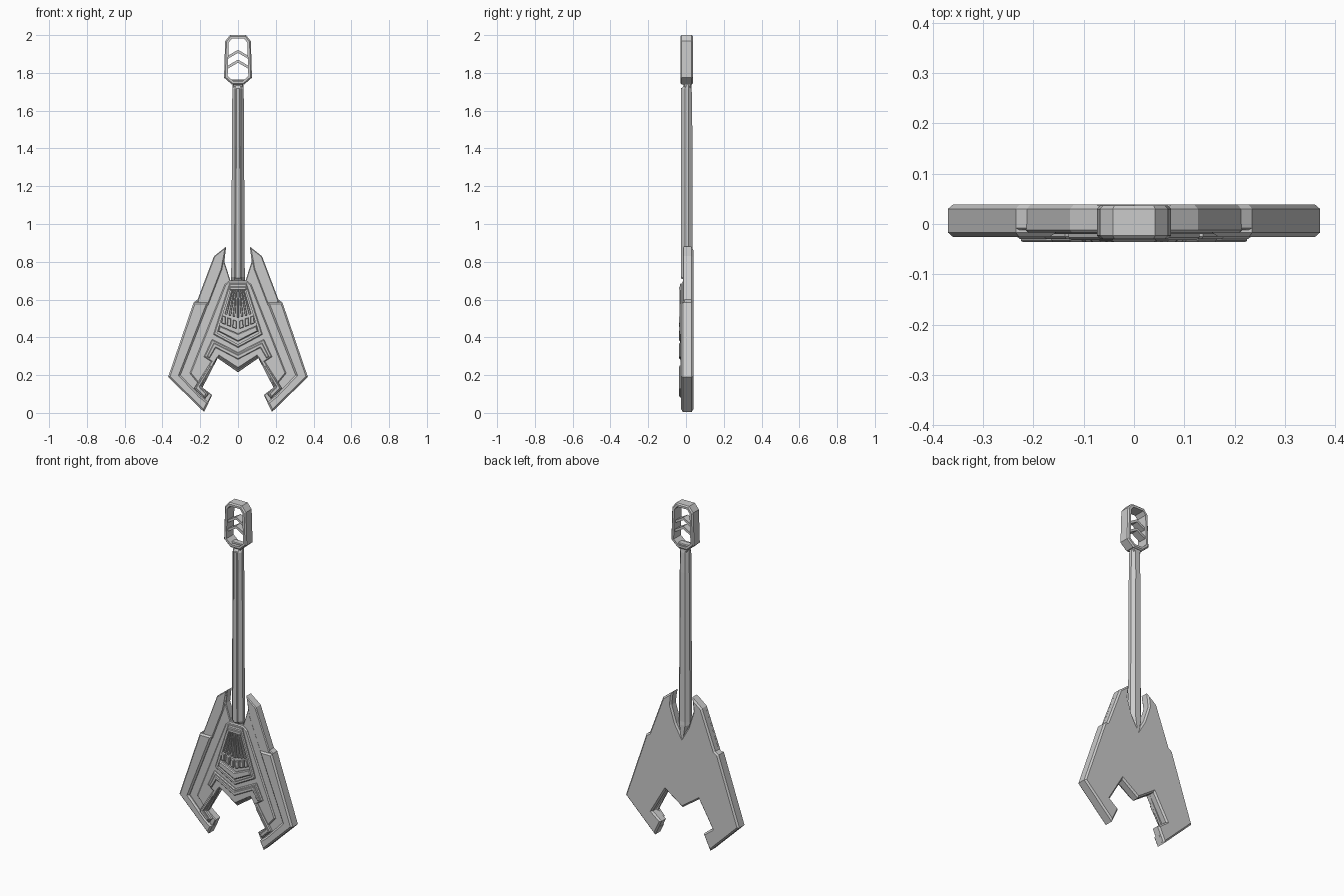
import bpy, bmesh
from mathutils import Vector

if "Cube" in bpy.data.objects:
    bpy.data.objects.remove(bpy.data.objects["Cube"])


def build(name, loops, closed=False):
    """Skin a list of equal-length 3D loops; cap the ends unless closed."""
    bm = bmesh.new()
    rows = [[bm.verts.new(p) for p in lp] for lp in loops]
    n = len(rows[0])
    pairs = list(zip(rows, rows[1:])) + ([(rows[-1], rows[0])] if closed else [])
    for a, b in pairs:
        for i in range(n):
            j = (i + 1) % n
            bm.faces.new((a[i], a[j], b[j], b[i]))
    if not closed:
        bm.faces.new(rows[0])
        bm.faces.new(rows[-1][::-1])
    bmesh.ops.recalc_face_normals(bm, faces=bm.faces)
    me = bpy.data.meshes.new(name)
    bm.to_mesh(me)
    bm.free()
    ob = bpy.data.objects.new(name, me)
    bpy.context.collection.objects.link(ob)
    return ob


def inset(pts, d):
    """Mitred inward offset of an x/z outline."""
    n = len(pts)
    area = sum(pts[i][0] * pts[(i + 1) % n][1] - pts[(i + 1) % n][0] * pts[i][1] for i in range(n))
    s = 1 if area > 0 else -1
    out = []
    for i in range(n):
        p = Vector(pts[i])
        a = (p - Vector(pts[i - 1])).normalized()
        b = (Vector(pts[(i + 1) % n]) - p).normalized()
        na, nb = Vector((-a.y, a.x)) * s, Vector((-b.y, b.x)) * s
        out.append(tuple(p + (na + nb) * (d / max(0.3, 1 + na.dot(nb)))))
    return out


def at(pts, y):
    return [(x, y, z) for x, z in pts]


def flip(pts):
    return [(-x, z) for x, z in pts]


def sym(half):
    """Complete a right-hand half outline by mirroring it."""
    return half + [(-x, z) for x, z in reversed(half) if abs(x) > 1e-6]


def prism(name, pts, y0, y1, cf=0.0, cb=0.0):
    loops = [at(pts, y0 + cf), at(pts, y1 - cb)]
    if cf:
        loops.insert(0, at(inset(pts, cf), y0))
    if cb:
        loops.append(at(inset(pts, cb), y1))
    return build(name, loops)


def ring(name, pts, w, y0, y1, c, cb=0.0):
    inner = inset(pts, w)
    loops = [at(inset(pts, c), y0), at(pts, y0 + c), at(pts, y1 - cb)]
    if cb:
        loops.append(at(inset(pts, cb), y1))
    return build(name, loops + [at(inner, y1), at(inner, y0)], closed=True)


def pair(name, pts, *args):
    prism(name + "_right", pts, *args)
    prism(name + "_left", flip(pts), *args)


# Main body slab with horns and the bottom cut-out
prism("body", sym([(0, .63), (.04, .70), (.072, .80), (.063, .88), (.127, .83), (.213, .60),
                   (.235, .585), (.37, .19), (.18, .005), (.137, .095), (.195, .14),
                   (.108, .29), (0, .215)]), -.012, .039, .004, .009)

# Raised outer wing rims and thinner horn rims
pair("wing_rim", [(.155, .585), (.235, .585), (.37, .19), (.18, .005), (.155, .055),
                  (.20, .09), (.305, .20)], -.026, .02, .009)
pair("horn_rim", [(.063, .88), (.127, .83), (.214, .60), (.217, .57), (.158, .57), (.085, .76)],
     -.017, .0, .005)

# Central A-shaped plate beside the channels
prism("center_plate", sym([(0, .70), (.045, .70), (.07, .68), (.255, .21), (.19, .13),
                           (.105, .295), (0, .225)]), -.020, 0, .006)

# Stepped trim above the bottom cut-out
half_trim = [(0, .335), (.137, .39), (.18, .297), (.143, .272), (.233, .13), (.175, .075),
             (.155, .10), (.193, .142), (.112, .285), (.10, .30), (0, .235)]
prism("bottom_trim", sym([(0, .32)] + half_trim[1:]), -.030, -.01, .005)
prism("trim_ridge", sym([(0, .308), (.128, .372), (.165, .298), (.15, .29), (.118, .345), (0, .283)]),
      -.036, -.02, .004)
pair("trim_tip", [(.15, .25), (.225, .13), (.178, .085), (.168, .10), (.203, .138), (.138, .245)],
     -.036, -.02, .003)

# Framed central panel
panel = sym([(0, .685), (.045, .685), (.13, .415), (0, .345)])
ring("panel_frame", panel, .016, -.032, -.01, .005)
prism("panel_chevron", sym([(0, .42), (.098, .462), (.106, .432), (0, .378)]), -.036, -.015, .005)

# Fan of ribs
for i in range(-3, 4):
    t, b = i * .0095, i * .0215
    h = .505 + abs(i) * .005
    prism(f"fan_rib_{i + 4}", [(t - .003, .655), (t + .003, .655), (b + .006, h), (b - .006, h)],
          -.034, -.015, .002)
prism("fan_top_bar", sym([(0, .668), (.042, .668), (.046, .650), (0, .650)]), -.036, -.015, .003)

# Row of small blocks below the fan
for i in range(3):
    x = .008 + i * .029
    z = .445 + i * .011
    pair(f"block_{i + 1}", [(x, z), (x + .021, z + .008), (x + .018, z + .048), (x - .001, z + .042)],
         -.036, -.015, .003)


# Faceted neck running down into the heel
def neck_loop(z, w, front, back):
    m = .004
    return [(-.5 * w, front, z), (.5 * w, front, z), (w, min(m, front + .018), z), (w, .014, z),
            (.5 * w, back, z), (-.5 * w, back, z), (-w, .014, z), (-w, min(m, front + .018), z)]


build("neck", [neck_loop(.62, .012, -.005, .036), neck_loop(.70, .036, -.008, .036),
               neck_loop(.72, .036, -.024, .034), neck_loop(1.60, .031, -.024, .033),
               neck_loop(1.715, .030, -.024, .030), neck_loop(1.735, .028, -.010, .027)])
# Fretboard strip
prism("fretboard", sym([(0, .71), (.014, .71), (.011, 1.72), (0, 1.72)]), -.027, -.015, .003)
# Joint between neck and head
prism("head_joint", sym([(0, 1.72), (.022, 1.72), (.034, 1.765), (0, 1.765)]), -.012, .028, .004, .004)

# Open octagonal head with two chevron bars
ring("head_frame", sym([(0, 2.0), (.042, 2.0), (.068, 1.968), (.074, 1.775), (.032, 1.738), (0, 1.738)]),
     .019, -.03, .037, .007, .007)
for i, z in enumerate((1.922, 1.870)):
    prism(f"head_chevron_{i + 1}", sym([(0, z), (.058, z - .034), (.058, z - .050), (0, z - .016)]),
          -.018, .026)
